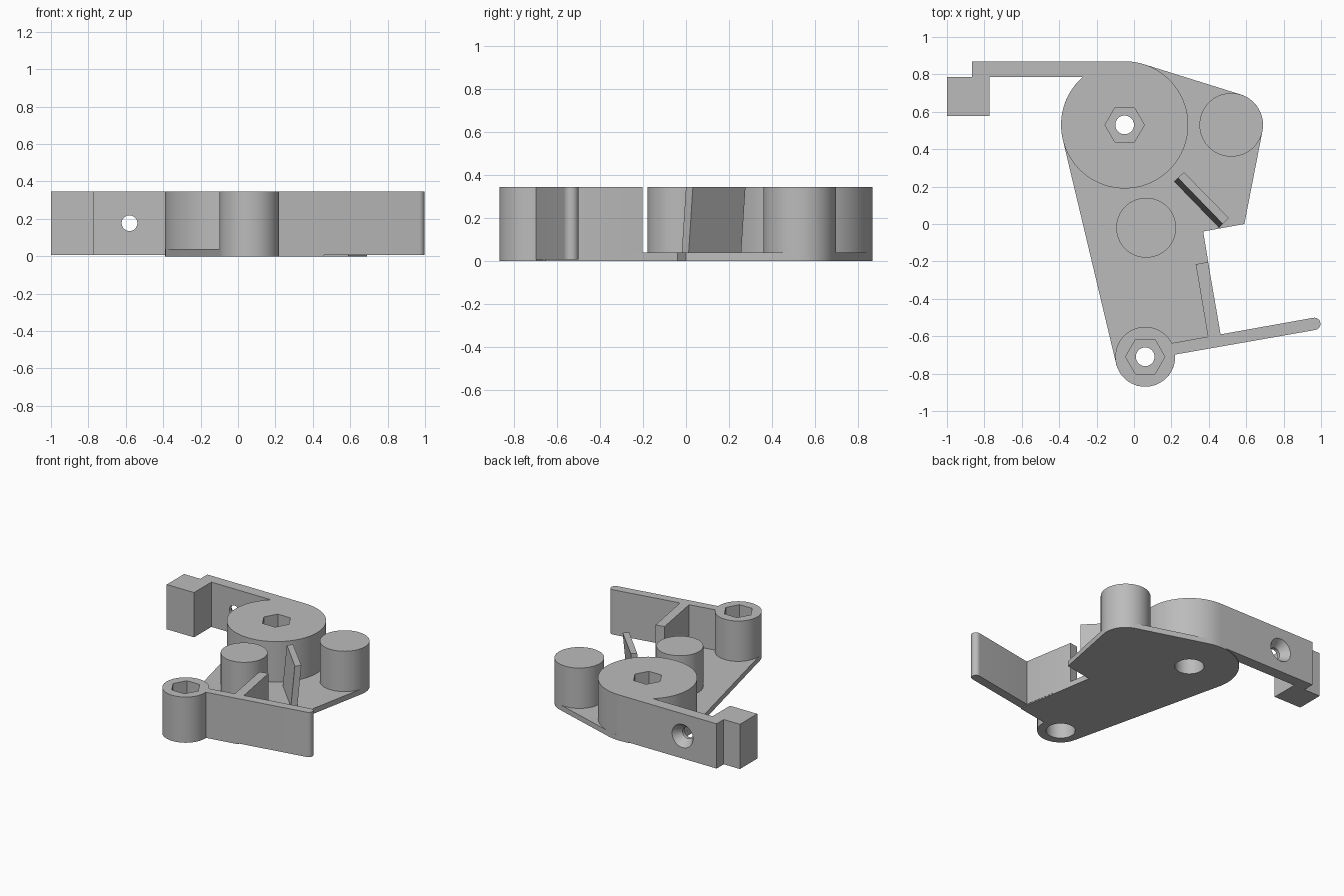
import bpy, bmesh, math
from mathutils import Vector

if "Cube" in bpy.data.objects:
    bpy.data.objects.remove(bpy.data.objects["Cube"])

TOP, LOW, PLATE = 0.345, 0.007, 0.04

grey = bpy.data.materials.new("light grey")
grey.diffuse_color = (0.5, 0.5, 0.5, 1)
grey.use_nodes = True
grey.node_tree.nodes["Principled BSDF"].inputs["Base Color"].default_value = grey.diffuse_color


def loft(name, lower, upper, z0, z1):
    """Closed solid between two outlines with equal point counts."""
    bm = bmesh.new()
    a = [bm.verts.new((x, y, z0)) for x, y in lower]
    b = [bm.verts.new((x, y, z1)) for x, y in upper]
    n = len(a)
    bm.faces.new(a[::-1])
    bm.faces.new(b)
    for i in range(n):
        j = (i + 1) % n
        bm.faces.new((a[i], a[j], b[j], b[i]))
    bmesh.ops.recalc_face_normals(bm, faces=bm.faces)
    me = bpy.data.meshes.new(name)
    bm.to_mesh(me)
    bm.free()
    me.materials.append(grey)
    ob = bpy.data.objects.new(name, me)
    bpy.context.collection.objects.link(ob)
    return ob


def prism(name, outline, z0=LOW, z1=TOP):
    return loft(name, outline, outline, z0, z1)


def arc(c, r, a0=0, a1=360, n=64):
    """Points on an arc; a full circle leaves out the repeated end point."""
    count = n if a1 - a0 == 360 else n + 1
    return [(c[0] + r * math.cos(math.radians(a0 + (a1 - a0) * i / n)),
             c[1] + r * math.sin(math.radians(a0 + (a1 - a0) * i / n)))
            for i in range(count)]


def combine(target, other, operation):
    """Apply a boolean and discard the second solid."""
    mod = target.modifiers.new("combine", 'BOOLEAN')
    mod.object, mod.operation, mod.solver = other, operation, 'EXACT'
    bpy.context.view_layer.objects.active = target
    bpy.ops.object.modifier_apply(modifier=mod.name)
    bpy.data.objects.remove(other)


DRUM, PIVOT, SIDE, MIDDLE = (-0.05, 0.53), (0.06, -0.71), (0.52, 0.53), (0.065, -0.02)

# base plate: outline wrapped round the drum, side post and pivot
plate = prism("base_plate",
              arc(DRUM, 0.34, 73, 194, 40) + arc(PIVOT, 0.16, 194, 365, 40)
              + [(0.46, -0.655), (0.46, -0.59), (0.37, -0.04), (0.59, 0.0)]
              + arc(SIDE, 0.17, -11, 73, 24), 0, PLATE)

# big drum fused with the back wall and its end block
drum = prism("drum_and_back_wall", arc(DRUM, 0.34, n=96))
wall = prism("wall", [(-1, 0.578), (-0.772, 0.578), (-0.772, 0.785), (-0.05, 0.785),
                      (-0.05, 0.87), (-0.865, 0.87), (-0.865, 0.785), (-1, 0.785)])
combine(drum, wall, 'UNION')

# pivot post fused with the long lever arm and short rib
pivot = prism("pivot_post_and_arm", arc(PIVOT, 0.16))
arm = prism("arm", [(0.1, -0.655), (0.1, -0.72), (0.22, -0.698)]
            + arc((0.964, -0.534), 0.033, -80, 100, 16))
combine(pivot, arm, 'UNION')
rib = prism("rib", [(0.33, -0.215), (0.396, -0.203), (0.463, -0.59),
                    (0.46, -0.62), (0.40, -0.63)])
combine(pivot, rib, 'UNION')

# plain posts
side_post = prism("side_post", arc(SIDE, 0.17))
middle_post = prism("middle_post", arc(MIDDLE, 0.16))

# thin leaning blade
blade_top = [(0.235, 0.247), (0.475, 0.0), (0.507, 0.032), (0.267, 0.277)]
blade = loft("leaning_blade", [(x - 0.021, y - 0.021) for x, y in blade_top],
             blade_top, PLATE - 0.02, TOP)

# bolt holes: nut pocket above, through bore, round recess below
for body, c in ((drum, DRUM), (pivot, PIVOT)):
    combine(body, prism("nut_cutter", arc(c, 0.105, n=6), 0.235, 0.5), 'DIFFERENCE')
    for part in (body, plate):
        combine(part, prism("bore_cutter", arc(c, 0.05, n=40), -0.1, 0.5), 'DIFFERENCE')
        combine(part, prism("recess_cutter", arc(c, 0.1, n=48), -0.1, 0.12), 'DIFFERENCE')

# countersunk screw hole through the back wall
for outer, inner, y0, y1 in ((0.042, 0.042, 0.7, 0.95), (0.095, 0.035, 0.88, 0.80)):
    hole = loft("screw_cutter", arc((0, 0), outer, n=40), arc((0, 0), inner, n=40), 0, abs(y1 - y0))
    for v in hole.data.vertices:
        x, y, z = v.co
        v.co = Vector((x - 0.58, y0 + math.copysign(z, y1 - y0), y + 0.177))
    bm = bmesh.new()
    bm.from_mesh(hole.data)
    bmesh.ops.recalc_face_normals(bm, faces=bm.faces)
    bm.to_mesh(hole.data)
    bm.free()
    combine(drum, hole, 'DIFFERENCE')

# smooth round walls, keep edges sharp
for ob in (plate, drum, pivot, side_post, middle_post, blade):
    bpy.ops.object.select_all(action='DESELECT')
    ob.select_set(True)
    bpy.context.view_layer.objects.active = ob
    bpy.ops.object.shade_smooth_by_angle(angle=math.radians(30))
